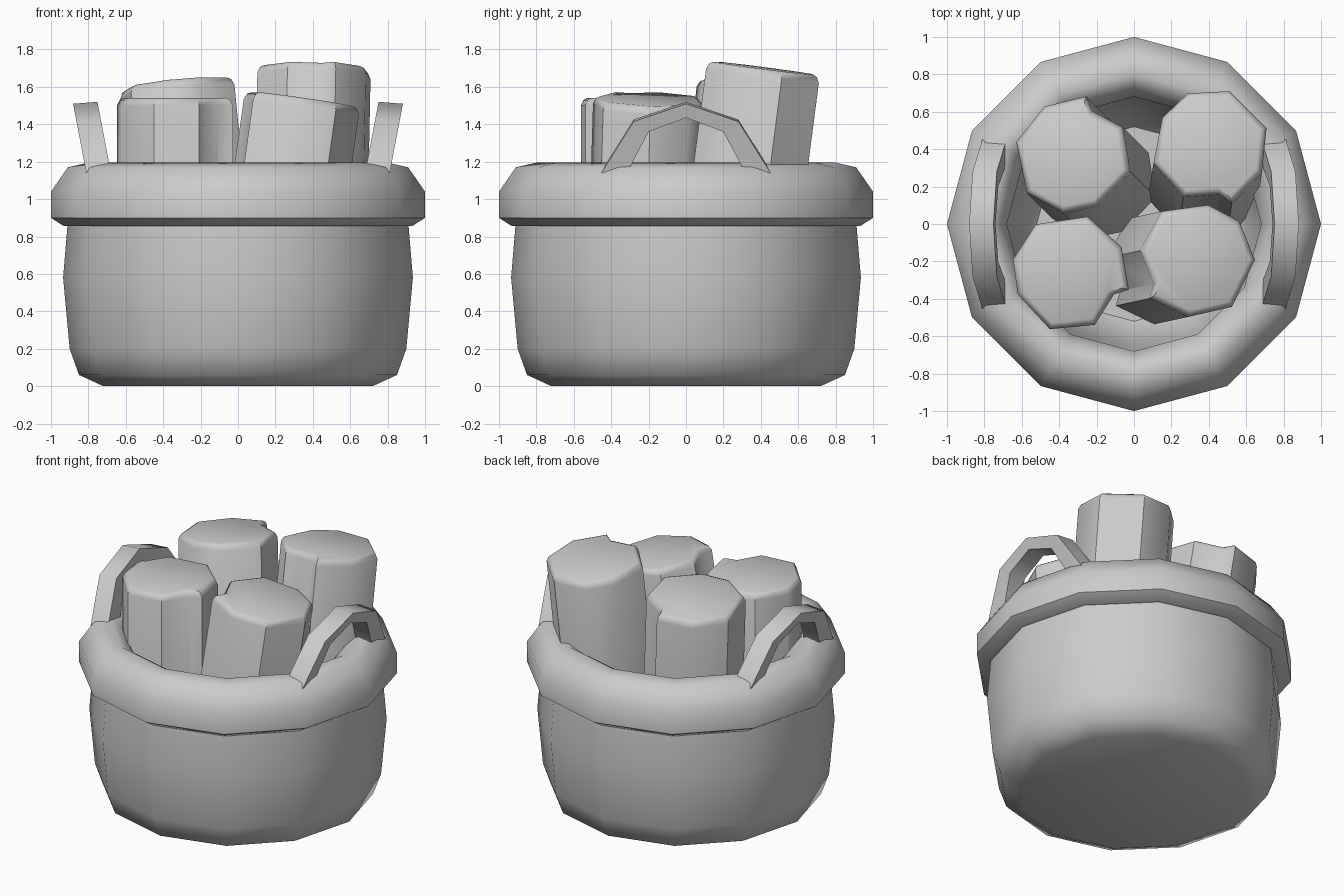
import bpy, bmesh
from math import cos, sin, radians, pi
from mathutils import Vector

if "Cube" in bpy.data.objects:
    bpy.data.objects.remove(bpy.data.objects["Cube"])


def finish(name, verts, faces, angle=40):
    me = bpy.data.meshes.new(name)
    me.from_pydata(verts, [], faces)
    bm = bmesh.new()
    bm.from_mesh(me)
    bmesh.ops.recalc_face_normals(bm, faces=bm.faces)
    bm.to_mesh(me)
    bm.free()
    ob = bpy.data.objects.new(name, me)
    bpy.context.collection.objects.link(ob)
    bpy.ops.object.select_all(action='DESELECT')
    ob.select_set(True)
    bpy.context.view_layer.objects.active = ob
    bpy.ops.object.shade_smooth_by_angle(angle=radians(angle))
    return ob


def skin(rings, caps=True, loop=False):
    """Join equal-sized rings of points into a tube."""
    n = len(rings[0])
    verts = [p for r in rings for p in r]
    m = len(rings)
    faces = []
    for i in range(m if loop else m - 1):
        a, b = i * n, (i + 1) % m * n
        faces += [(a + j, a + (j + 1) % n, b + (j + 1) % n, b + j) for j in range(n)]
    if caps and not loop:
        faces += [tuple(range(n)), tuple(range((m - 1) * n, m * n))]
    return verts, faces


def lathe(name, profile, loop=False, n=12):
    rings = [[(r * cos(2 * pi * k / n), r * sin(2 * pi * k / n), z) for k in range(n)]
             for r, z in profile]
    return finish(name, *skin(rings, loop=loop), angle=50)


# Basket wall: outside, then down the inside to the floor
lathe("basket", [(0.72, 0), (0.85, 0.06), (0.90, 0.20), (0.935, 0.58), (0.91, 0.88),
                 (0.90, 1.0), (0.70, 1.0), (0.66, 0.75), (0.60, 0.3), (0.52, 0.2)])

# Thick rolled rim
lathe("rim", [(0.88, 0.855), (0.93, 0.855), (1.0, 0.90), (1.0, 1.04), (0.91, 1.17),
              (0.80, 1.195), (0.73, 1.15), (0.68, 1.04), (0.68, 0.90)], loop=True)

# Octagonal logs with one stepped corner in the bark: (angle, radius)
SECTION = [(-16, .33), (26, .31), (72, .315), (125, .315), (167, .31),
           (203, .30), (251, .32), (296, .31), (334, .265)]


def log(name, x, y, z, tilt, turn):
    axis = Vector((tilt[0], tilt[1], 1)).normalized()
    u = Vector((0, 1, 0)).cross(axis).normalized()
    v = axis.cross(u)
    top = Vector((x, y, z))
    length = (z - 0.22) / axis.z
    rings = []
    for depth, inset in ((length, 0), (0.04, 0), (0.01, 0.015), (0, 0.035)):
        rings.append([top - axis * depth
                      + u * (r - inset) * cos(radians(a + turn))
                      + v * (r - inset) * sin(radians(a + turn)) for a, r in SECTION])
    finish(name, *skin(rings), angle=40)


log("log_front_left", -0.345, -0.26, 1.54, (0, 0), 0)
log("log_front_right", 0.34, -0.19, 1.535, (0.14, 0.03), 235)
log("log_back_left", -0.33, 0.365, 1.615, (-0.10, 0.10), 94)
log("log_back_right", 0.41, 0.42, 1.70, (0.02, 0.13), -54)

# Arched handles leaning outward: (y, z) of the outer and inner edge
OUTER = [(-.47, 1.12), (-.44, 1.17), (-.28, 1.425), (0, 1.52), (.28, 1.425), (.44, 1.17), (.47, 1.12)]
INNER = [(-.32, 1.12), (-.30, 1.17), (-.20, 1.36), (0, 1.435), (.20, 1.36), (.30, 1.17), (.32, 1.12)]


def lean(z):
    return 0.75 + (z - 1.17) * 0.19


for name, s in (("handle_right", 1), ("handle_left", -1)):
    rings = []
    for (yo, zo), (yi, zi) in zip(OUTER, INNER):
        rings.append([(s * (lean(zo) + 0.065), yo, zo - 0.01), (s * (lean(zo) - 0.065), yo, zo),
                      (s * (lean(zi) - 0.06), yi, zi), (s * (lean(zi) + 0.06), yi, zi)])
    finish(name, *skin(rings), angle=60)
